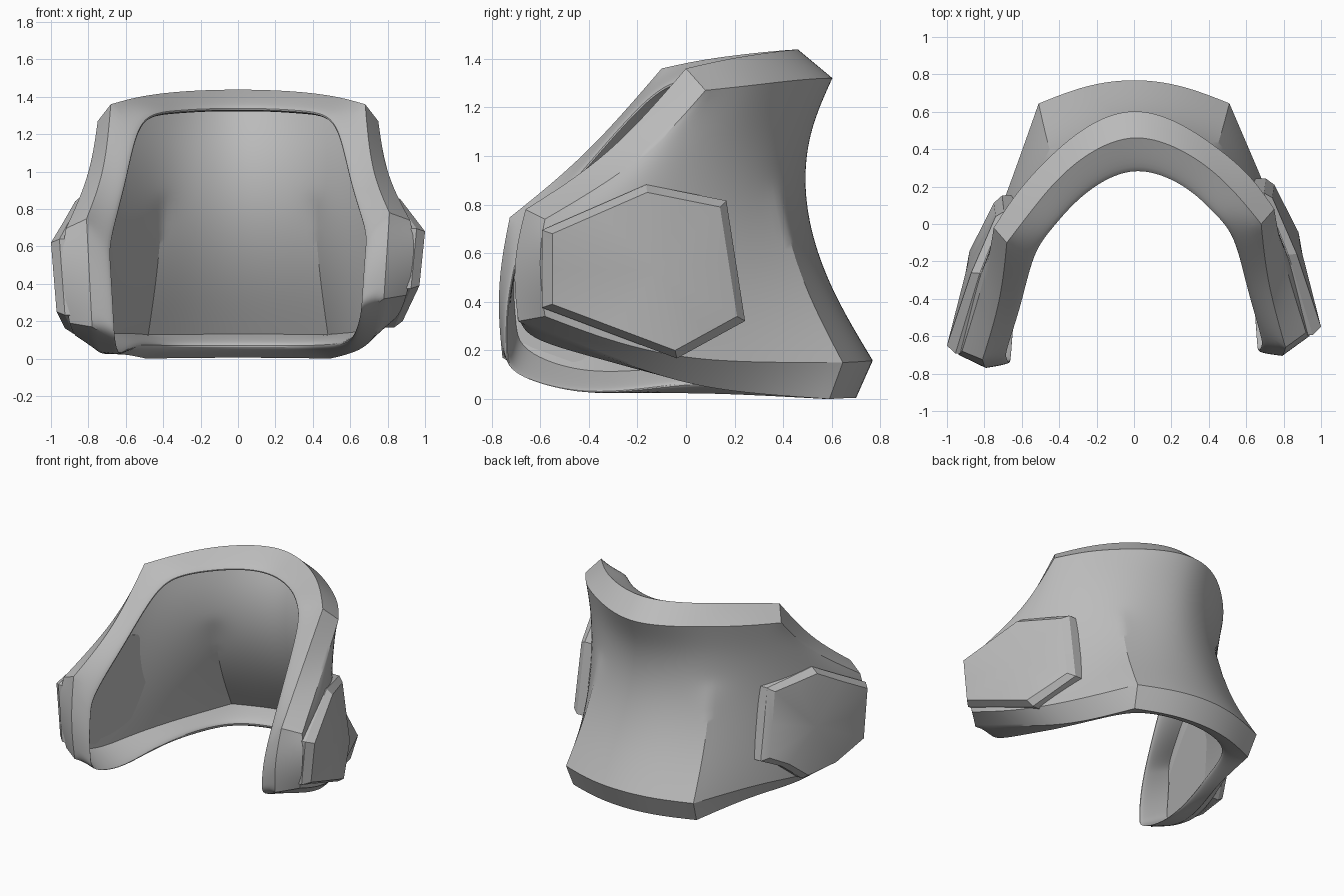
import bpy, bmesh
from math import sin, pi
from mathutils import Vector as V

cube = bpy.data.objects.get("Cube")
if cube:
    bpy.data.objects.remove(cube, do_unlink=True)

grey = bpy.data.materials.new("plain_grey")
grey.use_nodes = True
GREY = (0.5, 0.5, 0.5, 1)
grey.diffuse_color = GREY
grey.node_tree.nodes["Principled BSDF"].inputs["Base Color"].default_value = GREY

# Stations run from the back centre round the left side to the front tip
WALL_LOW = [(0, .78, .16), (.26, .745, .155), (.51, .645, .15), (.68, .25, .15),
            (.8, -.04, .17), (.87, -.32, .24), (.9, -.58, .34)]
WALL_WAIST = [(0, .495, .9), (.21, .46, .9), (.43, .38, .88), (.63, .19, .88),
              (.77, -.03, .86), (.87, -.28, .75), (.94, -.6, .6)]
WALL_TOP = [(0, .625, 1.32), (.22, .56, 1.32), (.42, .43, 1.31), (.62, .27, 1.29),
            (.75, .08, 1.27), (.79, -.17, .98), (.92, -.58, .74)]
CREST_LOW = [(0, .71, .005), (.25, .68, .005), (.49, .59, 0), (.6, .22, .025),
             (.7, -.04, .07), (.77, -.35, .18), (.78, -.69, .32)]
CREST_TOP = [(0, .485, 1.44), (.22, .42, 1.435), (.41, .3, 1.42), (.56, .15, 1.395),
             (.68, 0, 1.36), (.71, -.31, 1), (.81, -.66, .78)]
LIP_LOW = [(0, .6, .07), (.22, .57, .07), (.42, .48, .07), (.54, .18, .08),
           (.61, -.08, .1), (.64, -.36, .17), (.66, -.66, .25)]
LIP_TOP = [(0, .3, 1.33), (.17, .26, 1.33), (.32, .17, 1.32), (.44, .05, 1.31),
           (.54, -.06, 1.25), (.6, -.33, .93), (.69, -.62, .68)]
TIP, ROWS = 6, 5
RIDGE, SHOULDER = 2, 4


def clamp(a):
    return max(0.0, min(1.0, a))


def place(p, side):
    """Mirror to the right side, which sits slightly further forward and lower."""
    x, y, z = p
    if side >= 0:
        return V(p)
    y2 = y - .1 * clamp((.65 - y) / .45) * clamp(x / .6)
    z2 = z - .15 * clamp((.1 - y) / .45) * clamp((.9 - z) / .55)
    return V((-x, y2, z2))


def wall_point(c, r):
    """Smooth upright curve through the low, waist and top points."""
    t, i = r / ROWS, abs(c)
    weights = ((t - .6) * (t - 1) / .6, t * (1 - t) / .24, t * (t - .6) / .4)
    p = V((0, 0, 0))
    for w, table in zip(weights, (WALL_LOW, WALL_WAIST, WALL_TOP)):
        p += w * V(table[i])
    return place(p, c)


def rim_point(low, top, c, r):
    i, t = abs(c), r / ROWS
    p = V(low[i]).lerp(V(top[i]), t)
    p.y -= .03 * sin(pi * t)
    if c < 0:
        p.y += .035 * clamp((-p.y - .3) / .3)
    return place(p, c)


def finish(ob, angle):
    ob.data.materials.append(grey)
    bpy.ops.object.select_all(action='DESELECT')
    ob.select_set(True)
    bpy.context.view_layer.objects.active = ob
    for m in list(ob.modifiers):
        bpy.ops.object.modifier_apply(modifier=m.name)
    bpy.ops.object.shade_smooth_by_angle(angle=angle)


def make_object(name, bm):
    bmesh.ops.recalc_face_normals(bm, faces=bm.faces)
    me = bpy.data.meshes.new(name)
    bm.to_mesh(me)
    bm.free()
    ob = bpy.data.objects.new(name, me)
    bpy.context.collection.objects.link(ob)
    return ob


# Shell: outer wall, inner wall and a bevelled rim joining them
bm = bmesh.new()
edge_crease = bm.edges.layers.float.new("crease_edge")
vert_crease = bm.verts.layers.float.new("crease_vert")
cols = range(-TIP, TIP + 1)
keys = [(c, r) for c in cols for r in range(ROWS + 1)]
outer = {k: bm.verts.new(wall_point(*k)) for k in keys}


def skin(grid, flip):
    for c in range(-TIP, TIP):
        for r in range(ROWS):
            quad = [grid[c, r], grid[c + 1, r], grid[c + 1, r + 1], grid[c, r + 1]]
            bm.faces.new(quad[::-1] if flip else quad)


skin(outer, True)
bm.normal_update()
inner = {}
for k, v in outer.items():
    n = v.normal * (1 if v.normal.dot(V((v.co.x, v.co.y + .6, 0))) > 0 else -1)
    inner[k] = bm.verts.new(v.co - n * .05)
skin(inner, False)

loop = [(c, 0) for c in cols] + [(TIP, r) for r in range(1, ROWS)]
loop += [(c, ROWS) for c in reversed(cols)] + [(-TIP, r) for r in range(ROWS - 1, 0, -1)]
crest = {k: bm.verts.new(rim_point(CREST_LOW, CREST_TOP, *k)) for k in loop}

# The lip is pushed past its target so that it lands there once smoothed
lip = {}
for k in loop:
    target = rim_point(LIP_LOW, LIP_TOP, *k)
    lip[k] = bm.verts.new(target * 1.5 - (crest[k].co + inner[k].co) / 4)
rings = [outer, crest, lip, inner]
for a, b in zip(loop, loop[1:] + loop[:1]):
    for g, h in zip(rings, rings[1:]):
        bm.faces.new((g[a], g[b], h[b], h[a]))


# Creases keep the rim edges, back ridges and corners crisp
def crease(a, b, amount):
    bm.edges.get((a, b))[edge_crease] = amount


for a, b in zip(loop, loop[1:] + loop[:1]):
    for g in (outer, crest, inner):
        crease(g[a], g[b], 1)
for s in (-1, 1):
    for g in (outer, inner):
        for r, amount in enumerate((1, 1, .8)):
            crease(g[s * RIDGE, r], g[s * RIDGE, r + 1], amount)
    for k in ((s * SHOULDER, ROWS), (s * TIP, ROWS), (s * TIP, 0), (s * RIDGE, 0)):
        crease(outer[k], crest[k], 1)
        outer[k][vert_crease] = crest[k][vert_crease] = 1
shell = make_object("neck_guard_shell", bm)
sub = shell.modifiers.new("smooth", 'SUBSURF')
sub.levels = sub.render_levels = 3
finish(shell, .5)

# Six-sided cheek plates, bent along the line from top to bottom corner
HEX = [V(p) for p in ((1, -.55, .68), (.87, -.16, .85), (.74, .14, .79),
                      (.75, .21, .34), (.88, -.045, .2), (.97, -.55, .39))]
HUB = V((.89, -.12, .53))
outline = []
for a, b in zip(HEX, HEX[1:] + HEX[:1]):
    outline += [a, (a + b) / 2]


def plate_point(p, spread, sink):
    """Widen the outline in side view and sink it towards the wall."""
    q = HUB + (p - HUB) * spread
    return V((p.x - sink, q.y, q.z))


for side, name in ((1, "left_cheek_plate"), (-1, "right_cheek_plate")):
    bm = bmesh.new()
    layers = [[bm.verts.new(place(plate_point(p, s, d), side)) for p in outline]
              for s, d in ((1.1, .11), (1.1, .045), (1, 0))]
    hub = bm.verts.new(place(HUB, side))
    n = len(outline)
    for i in range(n):
        j = (i + 1) % n
        for g, h in zip(layers, layers[1:]):
            bm.faces.new((g[i], g[j], h[j], h[i]))
        bm.faces.new((layers[2][i], layers[2][j], hub))
    bm.faces.new(layers[0][::-1])
    finish(make_object(name, bm), .5)
